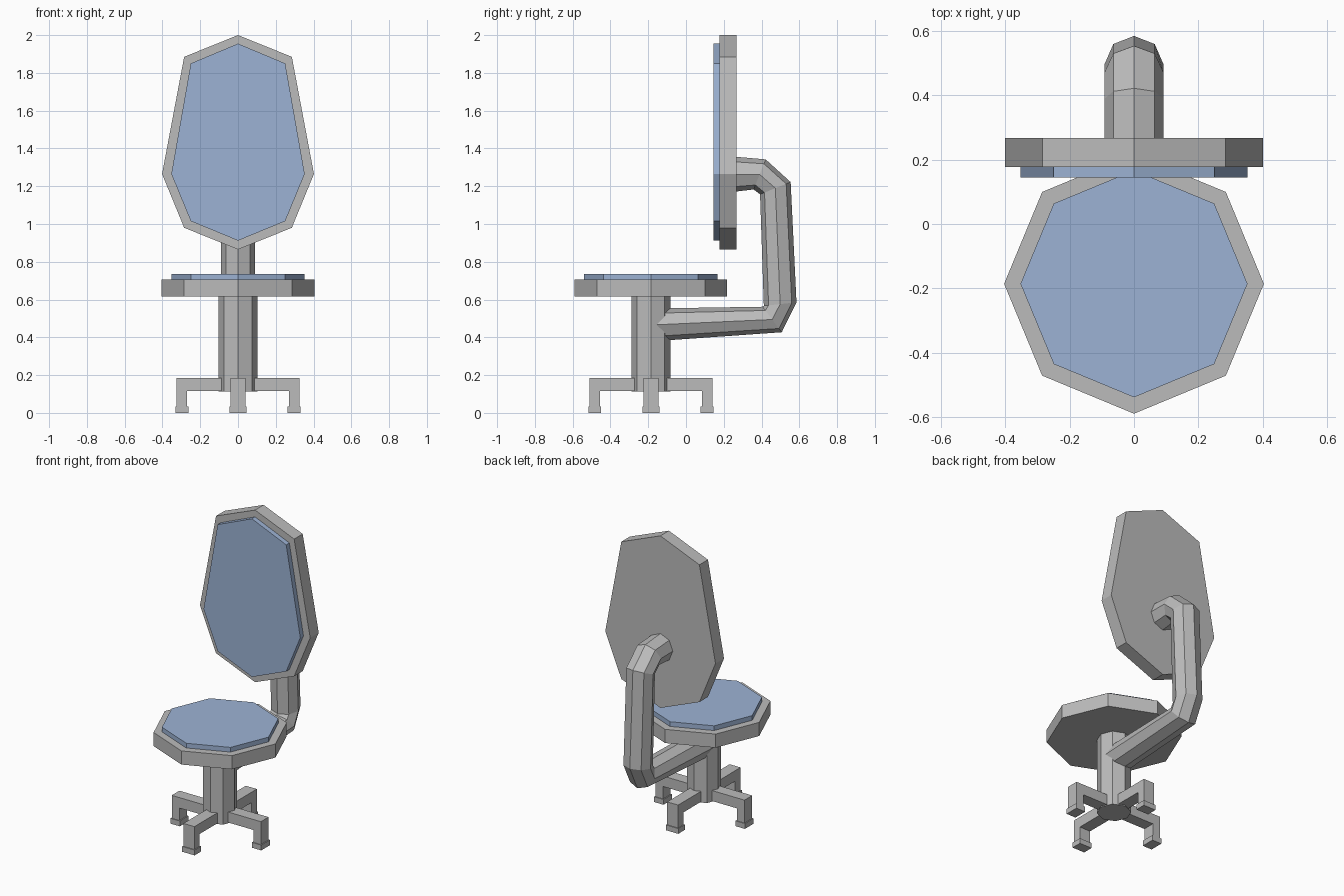
import bpy
import bmesh
from math import sin, cos, pi
from mathutils import Vector, Matrix

default = bpy.data.objects.get("Cube")
if default:
    bpy.data.objects.remove(default)


def material(name, rgb):
    m = bpy.data.materials.new(name)
    m.use_nodes = True
    m.diffuse_color = (*rgb, 1)
    m.node_tree.nodes["Principled BSDF"].inputs["Base Color"].default_value = (*rgb, 1)
    return m


GREY = material("grey frame", (0.5, 0.5, 0.5))
BLUE = material("blue cushion", (0.335, 0.45, 0.66))
CENTRE_Y = -0.186
SIDES = 8


def loft(name, rings, mat):
    """Skin a row of equal rings and cap both ends."""
    bm = bmesh.new()
    loops = [[bm.verts.new(p) for p in ring] for ring in rings]
    for a, b in zip(loops, loops[1:]):
        for i in range(len(a)):
            j = (i + 1) % len(a)
            bm.faces.new((a[i], a[j], b[j], b[i]))
    bm.faces.new(loops[0])
    bm.faces.new(loops[-1])
    bmesh.ops.recalc_face_normals(bm, faces=bm.faces)
    mesh = bpy.data.meshes.new(name)
    bm.to_mesh(mesh)
    bm.free()
    mesh.materials.append(mat)
    obj = bpy.data.objects.new(name, mesh)
    bpy.context.collection.objects.link(obj)
    return obj


def disc(name, radius, z0, z1, mat):
    """Upright octagonal prism around the seat axis."""
    ring = [(radius * cos(i * 2 * pi / SIDES), CENTRE_Y + radius * sin(i * 2 * pi / SIDES))
            for i in range(SIDES)]
    return loft(name, [[(x, y, z) for x, y in ring] for z in (z0, z1)], mat)


def slab(name, half, y0, y1, mat):
    """Upright panel from a half outline, mirrored in x."""
    outline = half + [(-x, z) for x, z in half[-2:0:-1]]
    return loft(name, [[(x, y, z) for x, z in outline] for y in (y0, y1)], mat)


# Seat and column
disc("seat_base", 0.404, 0.615, 0.705, GREY)
disc("seat_cushion", 0.353, 0.70, 0.736, BLUE)
disc("column", 0.103, 0.112, 0.62, GREY)

# Backrest
slab("back_panel", [(0, 2), (0.285, 1.885), (0.402, 1.265), (0.285, 0.98), (0, 0.865)],
     0.178, 0.267, GREY)
slab("back_cushion", [(0, 1.955), (0.25, 1.85), (0.353, 1.265), (0.25, 1.015), (0, 0.912)],
     0.145, 0.182, BLUE)

# Bent support tube: inner and outer (y, z) of each ring
bends = [((-0.16, 0.553), (-0.16, 0.38)), ((0.405, 0.562), (0.507, 0.427)),
         ((0.412, 0.567), (0.585, 0.585)), ((0.392, 1.157), (0.554, 1.222)),
         ((0.358, 1.183), (0.422, 1.342)), ((0.25, 1.17), (0.25, 1.357))]
rings = []
for inner, outer in bends:
    a, b = Vector((0, *inner)), Vector((0, *outer))
    mid, arm = (a + b) / 2, (b - a) / 2
    rings.append([mid + arm * cos(i * 2 * pi / SIDES) + Vector((0.091 * sin(i * 2 * pi / SIDES), 0, 0))
                  for i in range(SIDES)])
loft("support_tube", rings, GREY)

# Four legs, each a bent bar with a foot
HALF, FOOT = 0.04, 0.045
bar = [(0, 0.186), (0.325, 0.186), (0.325, 0.03), (0.27, 0.03), (0.27, 0.117), (0, 0.117)]
foot = [(0.263, 0), (0.331, 0), (0.331, 0.035), (0.263, 0.035)]
for k, side in enumerate(("left", "back", "right", "front")):
    place = Matrix.Translation((0, CENTRE_Y, 0)) @ Matrix.Rotation(k * pi / 2, 4, "Z")
    for part, outline, w in (("leg", bar, HALF), ("foot", foot, FOOT)):
        obj = loft(f"{side}_{part}", [[(x, y, z) for x, z in outline] for y in (-w, w)], GREY)
        obj.data.transform(place)
